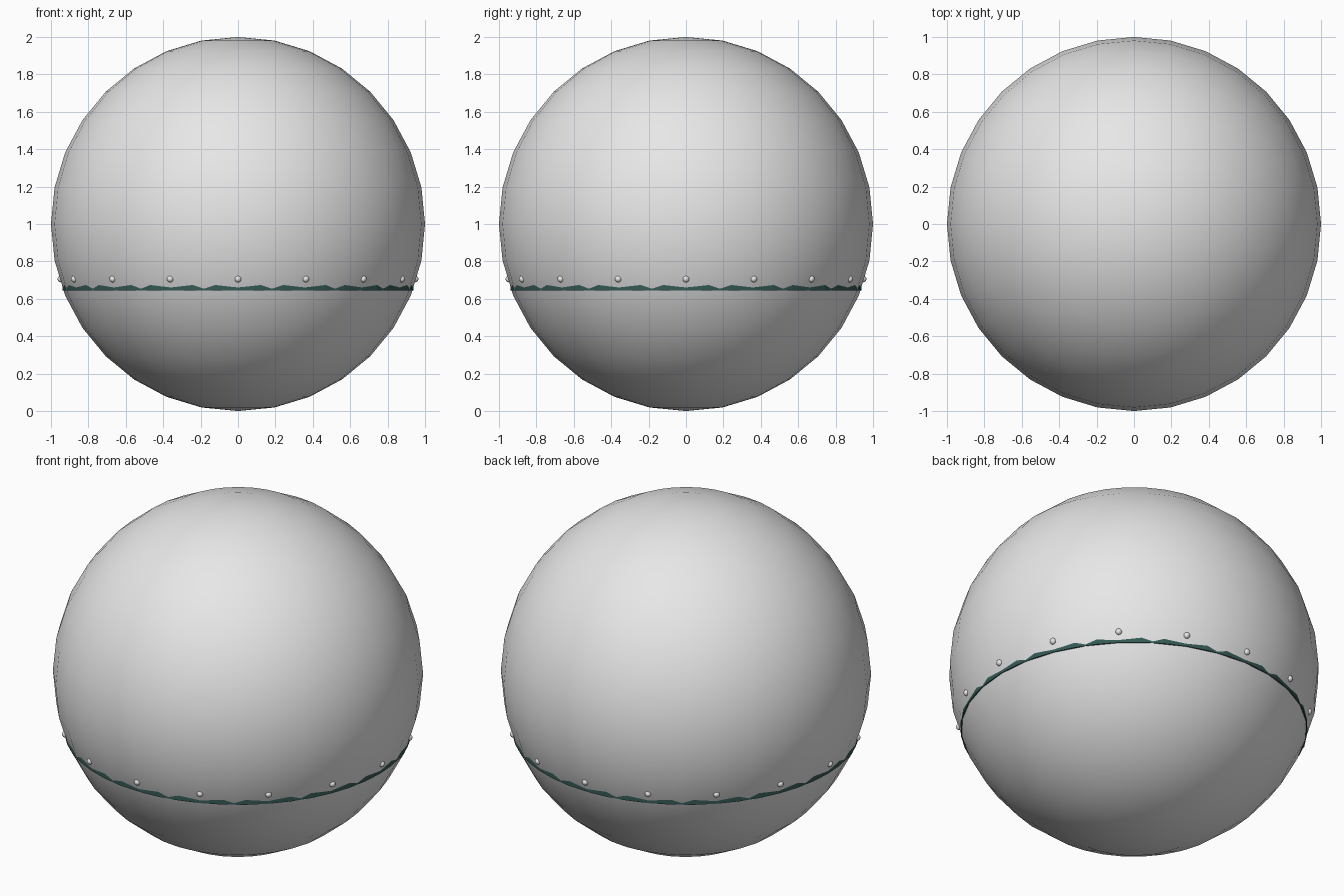
import bpy
import math

cube = bpy.data.objects.get("Cube")
if cube:
    bpy.data.objects.remove(cube, do_unlink=True)


def make_material(name, rgb):
    mat = bpy.data.materials.new(name)
    mat.use_nodes = True
    mat.diffuse_color = (*rgb, 1)
    mat.node_tree.nodes["Principled BSDF"].inputs["Base Color"].default_value = (*rgb, 1)
    return mat


def finish(name, mat, smooth=True):
    obj = bpy.context.object
    obj.name = name
    obj.data.materials.append(mat)
    if smooth:
        bpy.ops.object.shade_smooth()
    return obj


light_grey = make_material("light grey", (0.8, 0.8, 0.8))
dark_teal = make_material("dark teal", (0.035, 0.1, 0.09))

# Main globe
bpy.ops.mesh.primitive_uv_sphere_add(segments=32, ring_count=16, radius=1, location=(0, 0, 1))
finish("globe", light_grey)

# Thin band just breaking through the lower part of the globe
BAND_BOTTOM, BAND_TOP = 0.645, 0.685
bpy.ops.mesh.primitive_cylinder_add(
    vertices=48, radius=0.937, depth=BAND_TOP - BAND_BOTTOM,
    location=(0, 0, (BAND_TOP + BAND_BOTTOM) / 2))
finish("band", dark_teal, smooth=False)

# Ring of small half-sunk studs above the band
STUDS = 16
for i in range(STUDS):
    a = math.tau * i / STUDS
    bpy.ops.mesh.primitive_uv_sphere_add(
        segments=12, ring_count=8, radius=0.018,
        location=(0.947 * math.cos(a), 0.947 * math.sin(a), 0.706))
    finish(f"stud_{i + 1}", light_grey)
